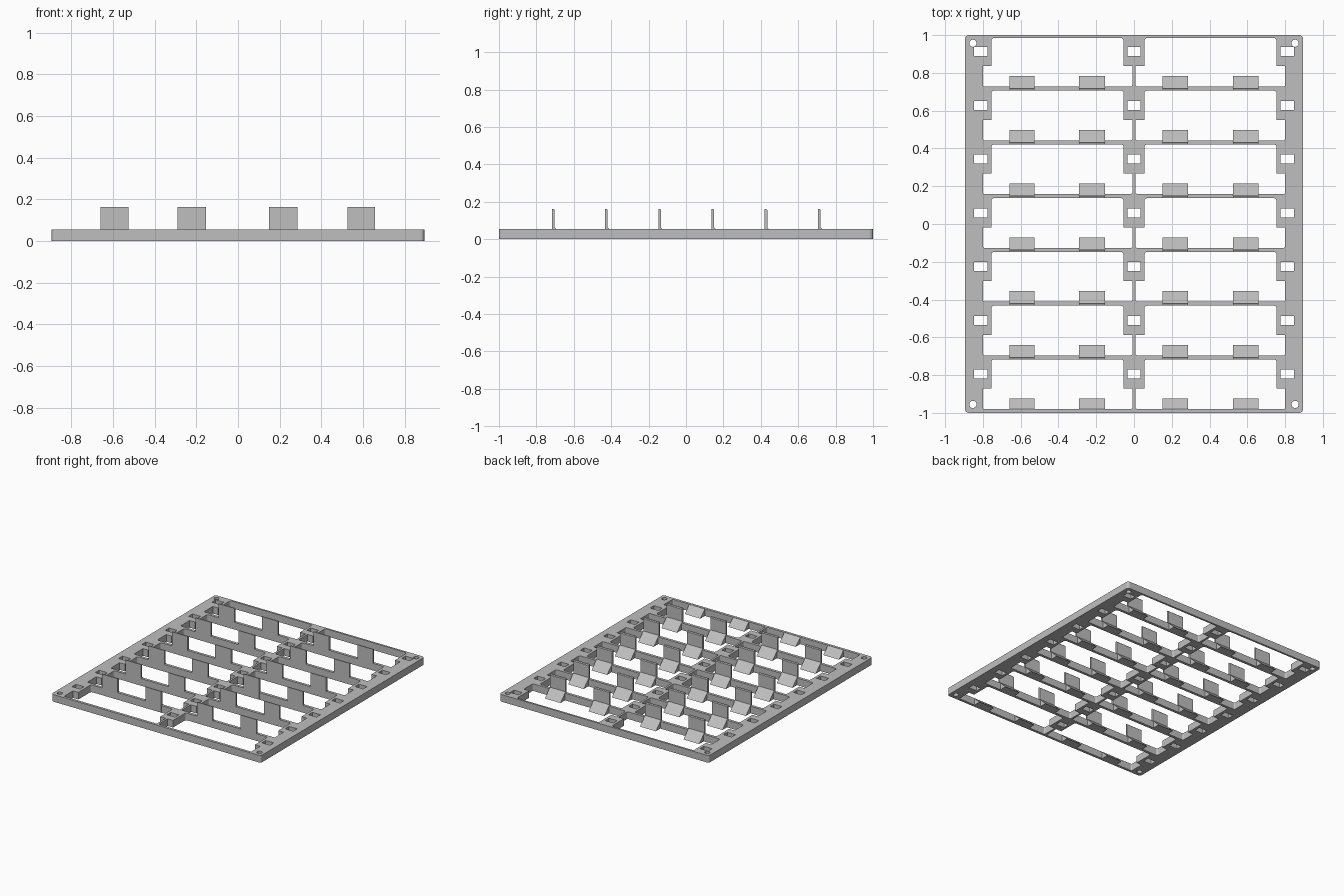
import bpy, bmesh
from math import sin, cos, pi
from mathutils import Vector

cube = bpy.data.objects.get("Cube")
if cube:
    bpy.data.objects.remove(cube)

HEIGHT = 0.055
PITCH = 0.2845
ROWS = 7

grey = bpy.data.materials.new("light_grey")
grey.use_nodes = True
COLOUR = (0.52, 0.52, 0.52, 1)
grey.diffuse_color = COLOUR
grey.node_tree.nodes["Principled BSDF"].inputs["Base Color"].default_value = COLOUR


def add_object(name, mesh):
    obj = bpy.data.objects.new(name, mesh)
    bpy.context.collection.objects.link(obj)
    mesh.materials.clear()
    mesh.materials.append(grey)
    return obj


def rounded(corners, steps=4):
    """Outline from (x, y, radius) corners, with rounded corners."""
    points = []
    for i, (x, y, r) in enumerate(corners):
        p = Vector((x, y))
        if not r:
            points.append(p)
            continue
        a = p + (Vector(corners[i - 1][:2]) - p).normalized() * r
        b = p + (Vector(corners[(i + 1) % len(corners)][:2]) - p).normalized() * r
        centre = a + b - p
        for s in range(steps + 1):
            t = s / steps * pi / 2
            points.append(centre + (a - centre) * cos(t) + (b - centre) * sin(t))
    return points


def rectangle(x0, x1, y0, y1, r=0):
    return rounded([(x0, y0, r), (x1, y0, r), (x1, y1, r), (x0, y1, r)])


def circle(x, y, r, n=20):
    return [Vector((x + r * cos(2 * pi * i / n), y + r * sin(2 * pi * i / n))) for i in range(n)]


# Frame outline, openings and holes
outlines = [rectangle(-0.895, 0.895, -1, 1, 0.02)]
for row in range(ROWS):
    drop = row * PITCH
    bottom, notch = 0.727 - drop, 0.836 - drop
    top = 0.985 if row == 0 else 0.9905 - drop
    for side in (-1, 1):
        outlines.append(rounded([(side * x, y, r) for x, y, r in (
            (0.008, bottom, 0.01), (0.80, bottom, 0.01), (0.80, notch, 0), (0.755, notch, 0),
            (0.755, top, 0.015), (0.055, top, 0.015), (0.055, notch, 0), (0.008, notch, 0))]))
    # Slots in the side rails and the middle blocks
    for x in (-0.811, 0, 0.811):
        outlines.append(rectangle(x - 0.035, x + 0.035, 0.889 - drop, 0.936 - drop))
for x in (-0.853, 0.853):
    for y in (-0.955, 0.957):
        outlines.append(circle(x, y, 0.019))

# Fill the outlines to make the plate
curve = bpy.data.curves.new("frame_outline", "CURVE")
curve.dimensions = "2D"
curve.fill_mode = "BOTH"
curve.extrude = HEIGHT / 2
for points in outlines:
    spline = curve.splines.new("POLY")
    spline.points.add(len(points) - 1)
    for target, p in zip(spline.points, points):
        target.co = (p.x, p.y, 0, 1)
    spline.use_cyclic_u = True
helper = bpy.data.objects.new("frame_outline", curve)
bpy.context.collection.objects.link(helper)
frame_mesh = bpy.data.meshes.new_from_object(
    helper.evaluated_get(bpy.context.evaluated_depsgraph_get()))
bpy.data.objects.remove(helper)
bm = bmesh.new()
bm.from_mesh(frame_mesh)
bmesh.ops.remove_doubles(bm, verts=bm.verts, dist=0.0002)
bmesh.ops.translate(bm, verts=bm.verts, vec=(0, 0, HEIGHT / 2))
bmesh.ops.recalc_face_normals(bm, faces=bm.faces)
for face in bm.faces:
    face.smooth = False
bm.to_mesh(frame_mesh)
bm.free()
add_object("frame", frame_mesh)


def extrude_profile(bm, profile, x0, x1):
    """Prism along x from a (y, z) profile."""
    face = bm.faces.new([bm.verts.new((x0, y, z)) for y, z in profile])
    new = bmesh.ops.extrude_face_region(bm, geom=[face])["geom"]
    verts = [v for v in new if isinstance(v, bmesh.types.BMVert)]
    bmesh.ops.translate(bm, verts=verts, vec=(x1 - x0, 0, 0))


# Upright tabs with sloped feet; the front row has feet only
FOOT = [(0.02, 0.0549), (0.077, 0), (0.005, 0), (0.005, 0.0549)]
TAB = [(0, 0), (0, 0.163), (0.008, 0.163), (0.014, 0.157), (0.014, 0.063), (0.077, 0)]
for row in range(ROWS):
    last = row == ROWS - 1
    front = 0.7055 - row * PITCH
    profile = [(front + y, z) for y, z in (FOOT if last else TAB)]
    bm = bmesh.new()
    for x0, x1 in ((-0.66, -0.526), (-0.29, -0.154), (0.15, 0.285), (0.525, 0.658)):
        extrude_profile(bm, profile, x0, x1)
    bmesh.ops.recalc_face_normals(bm, faces=bm.faces)
    name = "front_sloped_feet" if last else f"tab_row_{row + 1}"
    mesh = bpy.data.meshes.new(name)
    bm.to_mesh(mesh)
    bm.free()
    add_object(name, mesh)
